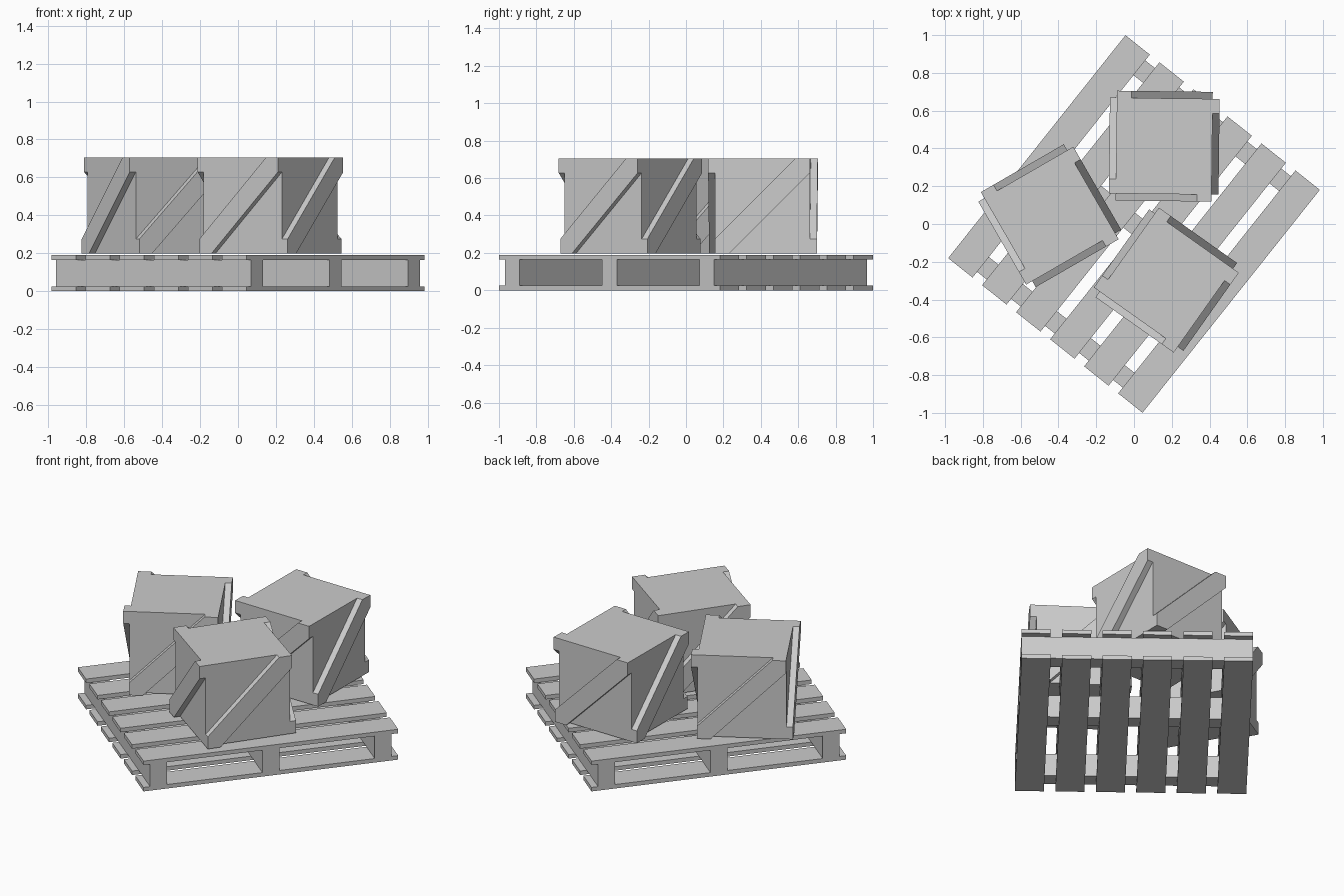
import bpy, bmesh
from math import radians
from mathutils import Matrix

if "Cube" in bpy.data.objects:
    bpy.data.objects.remove(bpy.data.objects["Cube"])

def new_object(name, bm, matrix):
    bmesh.ops.recalc_face_normals(bm, faces=bm.faces)
    mesh = bpy.data.meshes.new(name)
    bm.to_mesh(mesh)
    bm.free()
    ob = bpy.data.objects.new(name, mesh)
    bpy.context.collection.objects.link(ob)
    ob.matrix_world = matrix
    return ob

def box(name, centre, size, matrix):
    bm = bmesh.new()
    bmesh.ops.create_cube(bm, size=1, matrix=Matrix.Translation(centre) @ Matrix.Diagonal((*size, 1)))
    return new_object(name, bm, matrix)

def placed(x, y, z, degrees):
    return Matrix.Translation((x, y, z)) @ Matrix.Rotation(radians(degrees), 4, 'Z')

# Pallet: six boards above and below three cross beams
LENGTH, WIDTH, BOARD, THICK, HEIGHT = 1.508, 1.315, 0.165, 0.025, 0.19
pallet = placed(0, 0, 0, 51.5)
for i in range(6):
    y = -WIDTH / 2 + BOARD / 2 + i * (WIDTH - BOARD) / 5
    box(f"pallet_bottom_board_{i + 1}", (0, y, THICK / 2), (LENGTH, BOARD, THICK), pallet)
    box(f"pallet_top_board_{i + 1}", (0, y, HEIGHT - THICK / 2), (LENGTH, BOARD, THICK), pallet)
for i, x in enumerate((-0.665, 0, 0.665)):
    box(f"pallet_beam_{i + 1}", (x, 0, HEIGHT / 2), (0.1, WIDTH, HEIGHT - 2 * THICK), pallet)

# Crates: plain cube with one clipped diagonal brace on each side
SIDE, BRACE, CLIP = 0.507, 0.037, 0.077

def brace(name, matrix):
    h, s, c = SIDE / 2, SIDE, CLIP
    profile = [(-h, 0), (c - h, 0), (h, s - c), (h, s), (h - c, s), (-h, c)]
    bm = bmesh.new()
    face = bm.faces.new([bm.verts.new((x, -h, z)) for x, z in profile])
    out = bmesh.ops.extrude_face_region(bm, geom=[face])
    verts = [v for v in out["geom"] if isinstance(v, bmesh.types.BMVert)]
    bmesh.ops.translate(bm, verts=verts, vec=(0, -BRACE, 0))
    return new_object(name, bm, matrix)

crates = [("back", 0.16, 0.412, -0.7), ("left", -0.446, 0.044, 30), ("front", 0.171, -0.297, -35.3)]
for label, x, y, angle in crates:
    m = placed(x, y, 0.198, angle)
    box(f"{label}_crate_body", (0, 0, SIDE / 2), (SIDE, SIDE, SIDE), m)
    for k in range(4):
        brace(f"{label}_crate_brace_{k + 1}", m @ Matrix.Rotation(radians(90 * k), 4, 'Z'))
